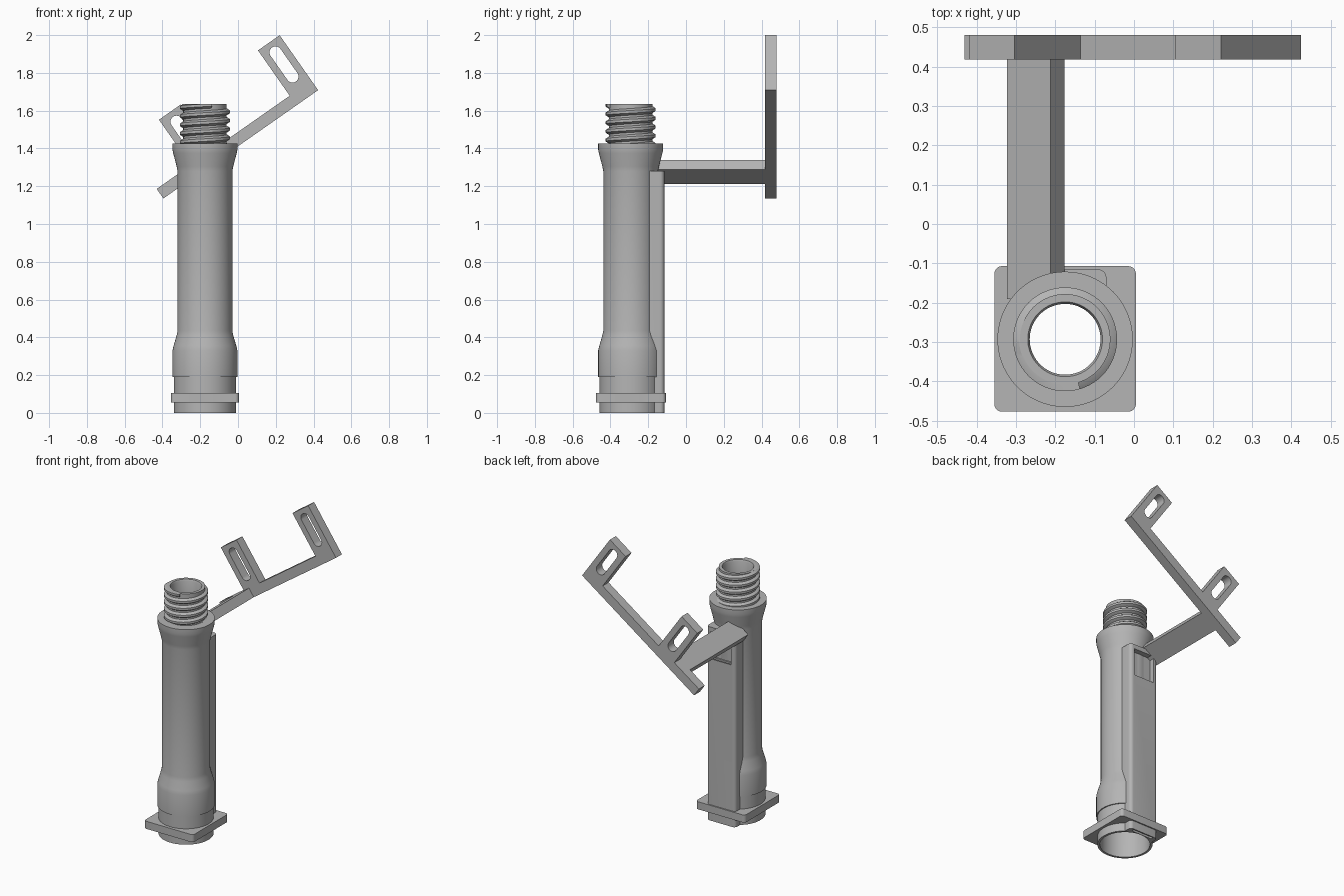
import bpy, bmesh, math

if "Cube" in bpy.data.objects:
    bpy.data.objects.remove(bpy.data.objects["Cube"])

CX, CY = -0.175, -0.293          # tube axis
ANG = math.radians(35)           # tilt of the bracket
U = (math.cos(ANG), math.sin(ANG))

grey = bpy.data.materials.new("light_grey")
grey.diffuse_color = (0.46, 0.46, 0.46, 1)
grey.use_nodes = True
grey.node_tree.nodes["Principled BSDF"].inputs["Base Color"].default_value = grey.diffuse_color


def finish(name, bm):
    bmesh.ops.recalc_face_normals(bm, faces=bm.faces[:])
    me = bpy.data.meshes.new(name)
    bm.to_mesh(me)
    bm.free()
    me.materials.append(grey)
    ob = bpy.data.objects.new(name, me)
    bpy.context.collection.objects.link(ob)
    return ob


def prism(name, pts, c0, c1, place):
    """Extrude a 2D outline from c0 to c1; place(a, b, c) gives world xyz."""
    bm = bmesh.new()
    lo = [bm.verts.new(place(a, b, c0)) for a, b in pts]
    hi = [bm.verts.new(place(a, b, c1)) for a, b in pts]
    bm.faces.new(lo)
    bm.faces.new(hi)
    n = len(pts)
    for i in range(n):
        j = (i + 1) % n
        bm.faces.new((lo[i], lo[j], hi[j], hi[i]))
    return finish(name, bm)


def rounded(a0, a1, b0, b1, r, steps=6):
    pts = []
    corners = [(a1 - r, b1 - r), (a0 + r, b1 - r), (a0 + r, b0 + r), (a1 - r, b0 + r)]
    for k, (a, b) in enumerate(corners):
        for i in range(steps + 1):
            t = math.pi / 2 * (k + i / steps)
            pts.append((a + r * math.cos(t), b + r * math.sin(t)))
    return pts


def lathe(name, profile, n=72):
    """Revolve a closed (radius, z) loop around the tube axis."""
    bm = bmesh.new()
    rings = []
    for i in range(n):
        t = 2 * math.pi * i / n
        rings.append([bm.verts.new((CX + r * math.cos(t), CY + r * math.sin(t), z))
                      for r, z in profile])
    m = len(profile)
    for i in range(n):
        a, b = rings[i], rings[(i + 1) % n]
        for k in range(m):
            q = (k + 1) % m
            bm.faces.new((a[k], a[q], b[q], b[k]))
    return finish(name, bm)


def cylinder(name, r, z0, z1, n=72):
    pts = [(CX + r * math.cos(2 * math.pi * i / n), CY + r * math.sin(2 * math.pi * i / n))
           for i in range(n)]
    return prism(name, pts, z0, z1, upright)


def cut(ob, *cutters):
    bpy.context.view_layer.objects.active = ob
    for c in cutters:
        mod = ob.modifiers.new("cut", 'BOOLEAN')
        mod.operation = 'DIFFERENCE'
        mod.solver = 'EXACT'
        mod.object = c
        bpy.ops.object.modifier_apply(modifier=mod.name)


def upright(a, b, c):            # outline in plan
    return (a, b, c)


def tilted(s, t, y):             # outline in the tilted bracket plane
    return (-0.395 + s * U[0] - t * U[1], y, 1.135 + s * U[1] + t * U[0])


# Tube with collar, bulge, flare and neck
tube = lathe("tube", [
    (0.165, 0), (0.165, 0.19), (0.172, 0.19), (0.172, 0.33), (0.166, 0.355),
    (0.150, 0.41), (0.145, 0.435), (0.145, 1.28), (0.150, 1.305), (0.168, 1.375),
    (0.172, 1.395), (0.172, 1.425), (0.115, 1.425), (0.115, 1.635), (0.095, 1.635),
    (0.090, 1.625), (0.090, 1.40), (0.120, 1.30), (0.120, 0.43), (0.150, 0.33), (0.150, 0)])

# Helical thread on the neck
bm = bmesh.new()
PITCH, TURNS, SEG = 0.046, 4.8, 64
section = [(0.110, -0.019), (0.117, -0.017), (0.132, -0.007),
           (0.132, 0.007), (0.117, 0.017), (0.110, 0.019)]
prev = None
total = int(TURNS * SEG)
for i in range(total + 1):
    t = 2 * math.pi * i / SEG
    z0 = 1.41 + PITCH * i / SEG
    ring = [bm.verts.new((CX + r * math.cos(t), CY + r * math.sin(t), min(z0 + dz, 1.635)))
            for r, dz in section]
    if prev:
        for k in range(len(section)):
            q = (k + 1) % len(section)
            bm.faces.new((prev[k], prev[q], ring[q], ring[k]))
    if i in (0, total):
        bm.faces.new(ring)
    prev = ring
thread = finish("neck_thread", bm)

# Square flange near the foot
flange = prism("foot_flange", rounded(-0.355, 0.005, -0.477, -0.107, 0.02), 0.055, 0.105, upright)

# Channel housing along the back of the tube
housing_pts = [(-0.28, -0.2), (-0.07, -0.2)] + [
    p for p in rounded(-0.28, -0.07, -0.2, -0.115, 0.022) if p[1] > -0.15]
housing = prism("back_channel", housing_pts, 0, 1.28, upright)

# Tilted mounting plate with two prongs
plate = prism("mount_plate", [
    (0, 0), (1.0, 0), (1.0, 0.355), (0.86, 0.355), (0.86, 0.062), (0.36, 0.062),
    (0.36, 0.355), (0.22, 0.355), (0.22, 0.062), (0, 0.062)], 0.418, 0.48, tilted)

# Arm joining plate and housing
arm = prism("mount_arm", [(0.132, 0), (0.266, 0), (0.266, 0.062), (0.132, 0.062)],
            -0.19, 0.418, tilted)

# Cutters
bore = cylinder("bore_cutter", 0.135, -0.2, 2)
foot_bore = cylinder("foot_bore_cutter", 0.157, -0.2, 0.335)
channel = prism("channel_cutter", rounded(-0.25, -0.1, -0.140, -0.122, 0.0085), -0.1, 1.15, upright)
window = prism("window_cutter", [(-0.25, 1.07), (-0.1, 1.07), (-0.1, 1.25), (-0.25, 1.25)],
               -0.15, 0.0, lambda a, b, c: (a, c, b))
slots = [prism("slot_cutter", rounded(s - 0.032, s + 0.032, 0.105, 0.325, 0.0318, 8),
               0.3, 0.6, tilted) for s in (0.29, 0.93)]

cut(tube, channel)
cut(flange, foot_bore, channel)
cut(housing, bore, foot_bore, channel, window)
cut(arm, bore)
cut(plate, *slots)
for c in [bore, foot_bore, channel, window] + slots:
    bpy.data.objects.remove(c)

# Smooth round surfaces, keep edges sharp
bpy.ops.object.select_all(action='DESELECT')
for ob in (tube, thread, flange, housing, plate, arm):
    ob.select_set(True)
bpy.context.view_layer.objects.active = tube
bpy.ops.object.shade_smooth_by_angle(angle=math.radians(28))
